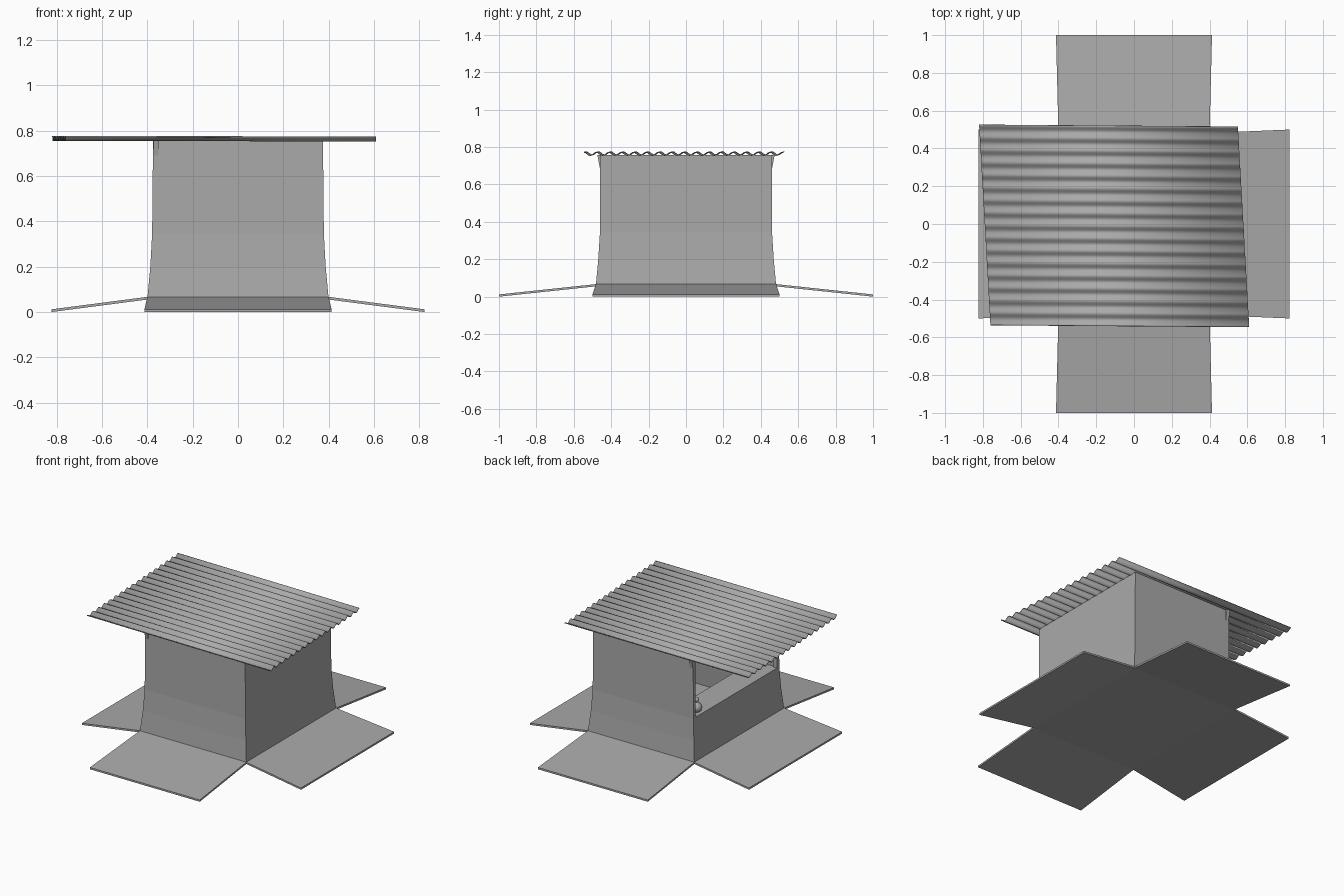
import bpy, bmesh, math

cube = bpy.data.objects.get("Cube")
if cube:
    bpy.data.objects.remove(cube)

grey = bpy.data.materials.new("plain grey")
grey.use_nodes = True
colour = (0.4, 0.4, 0.4, 1)
grey.diffuse_color = colour
grey.node_tree.nodes["Principled BSDF"].inputs["Base Color"].default_value = colour


def make(name, verts, faces, thickness=0, smooth=False):
    mesh = bpy.data.meshes.new(name)
    mesh.from_pydata(verts, [], faces)
    bm = bmesh.new()
    bm.from_mesh(mesh)
    if not thickness:
        bmesh.ops.recalc_face_normals(bm, faces=bm.faces)
    bm.to_mesh(mesh)
    bm.free()
    mesh.materials.append(grey)
    ob = bpy.data.objects.new(name, mesh)
    bpy.context.collection.objects.link(ob)
    if thickness:
        mod = ob.modifiers.new("thickness", 'SOLIDIFY')
        mod.thickness = thickness
        mod.offset = -1
    if smooth:
        bpy.ops.object.select_all(action='DESELECT')
        ob.select_set(True)
        bpy.context.view_layer.objects.active = ob
        bpy.ops.object.shade_smooth_by_angle(angle=math.radians(50))
    return ob


def loft(name, lower, upper):
    """Solid between two matching rings of points."""
    n = len(lower)
    sides = [(i, (i + 1) % n, n + (i + 1) % n, n + i) for i in range(n)]
    return make(name, lower + upper,
                sides + [tuple(range(n))[::-1], tuple(range(n, 2 * n))])


def rect(x0, x1, y0, y1, z):
    return [(x0, y0, z), (x1, y0, z), (x1, y1, z), (x0, y1, z)]


# Flared wall outline at rising heights: z, half width, half depth
LEVELS = [(0.06, 0.40, 0.482), (0.2, 0.387, 0.469),
          (0.345, 0.379, 0.46), (0.757, 0.375, 0.46)]


def wall(name, turn, levels):
    """Quad strip up one side; turn counts quarter turns from the front."""
    verts = []
    for z, hx, hy in levels:
        corners = [(-hx, -hy), (hx, -hy), (hx, hy), (-hx, hy)]
        for k in (turn, turn + 1):
            verts.append((*corners[k % 4], z))
    faces = [(2 * i, 2 * i + 1, 2 * i + 3, 2 * i + 2) for i in range(len(levels) - 1)]
    make(name, verts, faces, thickness=0.014)


wall("front_wall", 0, LEVELS)
wall("left_wall", 1, LEVELS)
wall("back_wall", 2, LEVELS)
wall("low_counter_wall", 3, LEVELS[:3])

# Floor and the four sloping ground slabs
T = 0.012
Z_IN, Z_OUT = 0.055, 0.0
loft("floor", rect(-0.4, 0.4, -0.482, 0.482, Z_IN),
     rect(-0.4, 0.4, -0.482, 0.482, Z_IN + T))
for s, side_name, end_name in ((1, "left_slab", "back_slab"),
                               (-1, "right_slab", "front_slab")):
    end = [(-0.4, s * 0.482, Z_IN), (0.4, s * 0.482, Z_IN),
           (0.413, s, Z_OUT), (-0.413, s, Z_OUT)]
    side = [(s * 0.4, -0.482, Z_IN), (s * 0.4, 0.482, Z_IN),
            (s * 0.823, 0.5, Z_OUT), (s * 0.823, -0.5, Z_OUT)]
    for name, ring in ((end_name, end), (side_name, side)):
        loft(name, ring, [(x, y, z + T) for x, y, z in ring])

# Serving counter inside the opening
loft("counter_top", rect(-0.379, -0.2, -0.45, 0.45, 0.335),
     rect(-0.379, -0.2, -0.45, 0.45, 0.35))

# Posts on both sides of the opening, with small flared heads
for s, tag in ((1, "back"), (-1, "front")):
    a, b = sorted((s * 0.435, s * 0.46))
    loft(tag + "_post", rect(-0.378, -0.352, a, b, 0.345),
         rect(-0.375, -0.35, a, b, 0.757))
    c, d = sorted((s * 0.45, s * 0.461))
    e, f = sorted((s * 0.45, s * 0.474))
    loft(tag + "_post_head", rect(-0.374, -0.35, c, d, 0.69),
         rect(-0.374, -0.35, e, f, 0.757))

# Corrugated roof sheet, slightly skewed in plan
WAVES, STEPS = 16, 8
verts, faces = [], []
rows = WAVES * STEPS
for i in range(rows + 1):
    t = i / rows
    z = 0.767 + 0.0085 * math.cos(t * WAVES * math.tau)
    verts.append((-0.76 - 0.06 * t, -0.535 + 1.06 * t, z + 0.002))
    verts.append((0.61 - 0.06 * t, -0.545 + 1.06 * t, z - 0.001))
    if i:
        k = 2 * i
        faces.append((k - 2, k - 1, k + 1, k))
make("corrugated_roof", verts, faces, thickness=0.005, smooth=True)


def lathe(name, centre, profile, sides=20):
    """Round solid from radius and height pairs, closed at both ends."""
    cx, cy, cz = centre
    verts = [(cx + r * math.cos(math.tau * k / sides),
              cy + r * math.sin(math.tau * k / sides), cz + h)
             for r, h in profile for k in range(sides)]
    faces = [(j * sides + k, j * sides + (k + 1) % sides,
              (j + 1) * sides + (k + 1) % sides, (j + 1) * sides + k)
             for j in range(len(profile) - 1) for k in range(sides)]
    faces.append(tuple(range(sides))[::-1])
    faces.append(tuple(range(len(verts) - sides, len(verts))))
    make(name, verts, faces, smooth=True)


# Small round pot with a knob, standing on the counter
lathe("counter_pot", (-0.335, 0.365, 0.35),
      [(0.018, 0), (0.031, 0.012), (0.036, 0.03), (0.03, 0.048), (0.014, 0.06),
       (0.009, 0.066), (0.015, 0.076), (0.016, 0.085), (0.01, 0.094), (0.003, 0.097)])
